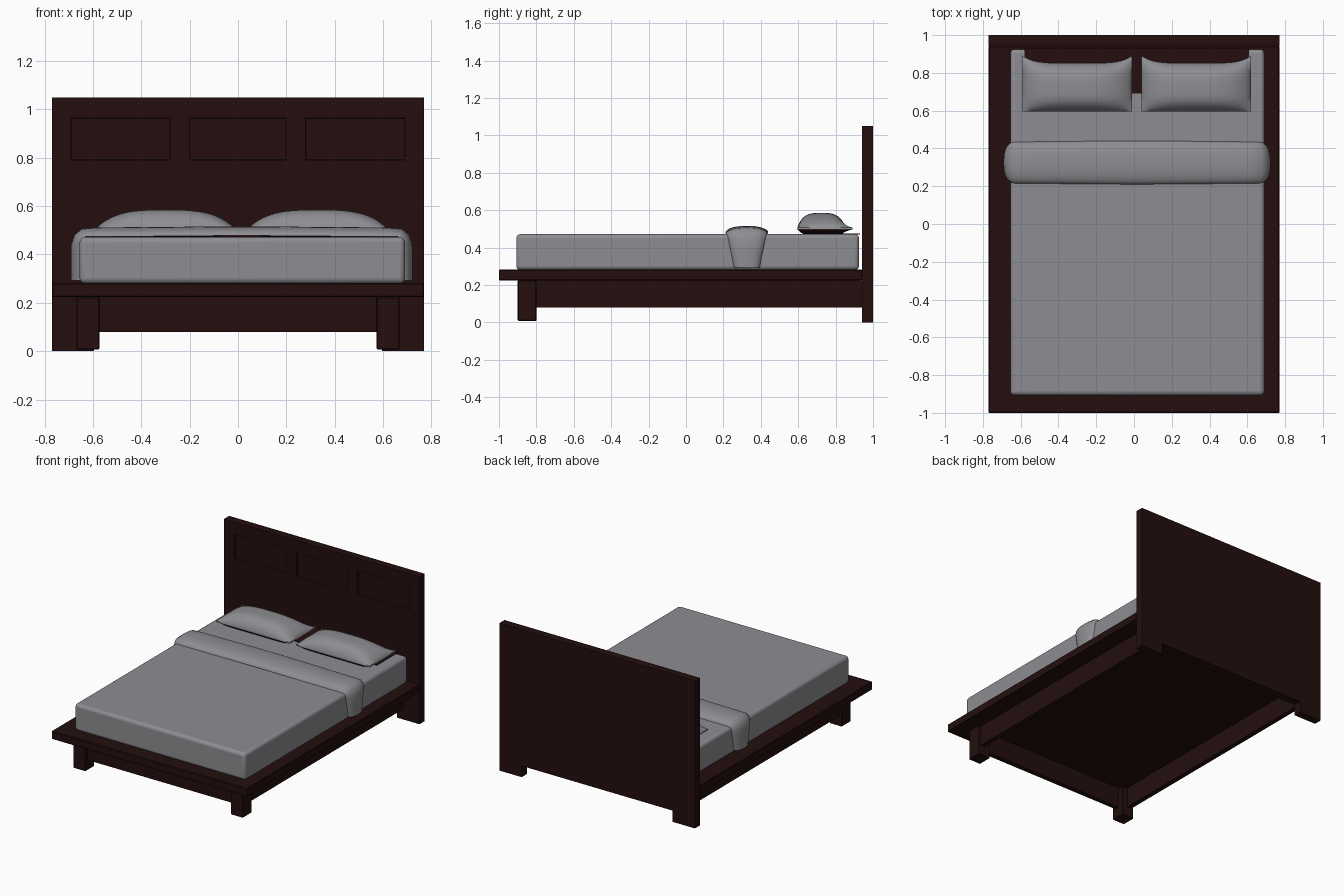
import bpy, bmesh, math

if "Cube" in bpy.data.objects:
    bpy.data.objects.remove(bpy.data.objects["Cube"])


def material(name, rgb):
    m = bpy.data.materials.new(name)
    m.diffuse_color = (*rgb, 1)
    m.use_nodes = True
    m.node_tree.nodes["Principled BSDF"].inputs["Base Color"].default_value = m.diffuse_color
    return m


WOOD = material("dark wood", (0.018, 0.0045, 0.0045))
CLOTH = material("grey fabric", (0.27, 0.27, 0.29))


def finish(bm, name, mats, smooth=None, bevel=0, segments=1):
    bmesh.ops.recalc_face_normals(bm, faces=bm.faces)
    me = bpy.data.meshes.new(name)
    bm.to_mesh(me)
    bm.free()
    ob = bpy.data.objects.new(name, me)
    bpy.context.collection.objects.link(ob)
    for m in mats:
        me.materials.append(m)
    if bevel:
        b = ob.modifiers.new("bevel", 'BEVEL')
        b.width, b.segments, b.limit_method = bevel, segments, 'ANGLE'
    if smooth:
        bpy.ops.object.select_all(action='DESELECT')
        ob.select_set(True)
        bpy.context.view_layer.objects.active = ob
        bpy.ops.object.shade_smooth_by_angle(angle=math.radians(smooth))
    return ob


def box(name, x, y, z, mat=WOOD, bevel=0.004, segments=1, smooth=None):
    bm = bmesh.new()
    bmesh.ops.create_cube(bm, size=1)
    for v in bm.verts:
        for i, r in enumerate((x, y, z)):
            v.co[i] = r[0] if v.co[i] < 0 else r[1]
    return finish(bm, name, [mat], smooth, bevel, segments)


# headboard: one slab with two feet and three recessed panels
xs = [-.77, -.69, -.595, -.28, -.2, .2, .28, .595, .69, .77]
zs = [0, .08, .79, .965, 1.05]
bm = bmesh.new()
grid = [[bm.verts.new((x, .942, z)) for z in zs] for x in xs]
panels = []
for i in range(len(xs) - 1):
    for j in range(len(zs) - 1):
        if j == 0 and 2 <= i <= 6:
            continue
        f = bm.faces.new((grid[i][j], grid[i + 1][j], grid[i + 1][j + 1], grid[i][j + 1]))
        if j == 2 and i in (1, 2, 4, 6, 7):
            panels.append(f)
bmesh.ops.delete(bm, geom=[v for v in bm.verts if not v.link_faces], context='VERTS')
ext = bmesh.ops.extrude_face_region(bm, geom=bm.faces[:], use_keep_orig=True)
for v in ext["geom"]:
    if isinstance(v, bmesh.types.BMVert):
        v.co.y = 1.0
bmesh.ops.recalc_face_normals(bm, faces=bm.faces)
bmesh.ops.inset_region(bm, faces=panels, thickness=0.003, depth=-0.015)
finish(bm, "headboard", [WOOD])

# platform, rails and front legs
box("platform", (-.77, .77), (-1, .942), (.225, .282))
box("front_rail", (-.60, .60), (-.875, -.84), (.08, .225), bevel=0)
for s, side in ((-1, "left"), (1, "right")):
    box(side + "_front_leg", sorted((s * .572, s * .668)), (-.9, -.8), (.008, .225))
    box(side + "_rail", sorted((s * .615, s * .65)), (-.82, .942), (.08, .225), bevel=0)

# mattress
box("mattress", (-.655, .69), (-.907, .925), (.28, .472), CLOTH, .022, 4, 40)

# dark sheet under the pillows
box("pillow_sheet", (-.58, .61), (.69, .93), (.47, .476), bevel=0)


# pillows: domed top, dark tapered underside
def pillow(name, x0, x1):
    bm = bmesh.new()
    n, m = 28, 20
    cx, hx = (x0 + x1) / 2, (x1 - x0) / 2

    def point(i, j, top):
        u, v = 2 * i / n - 1, 2 * j / m - 1
        back = .852 + .038 * abs(u) ** 5
        y = .595 + (back - .595) * (v + 1) / 2
        x = cx + hx * u
        dome = (1 - abs(u) ** 3.2) ** .9 * (1 - abs(v) ** 3.5) ** .8
        if top:
            return (x, y, .507 + .078 * dome)
        return (x, y, .497 - .027 * min(1, 4 * (1 - max(abs(u), abs(v)))))

    sheets = []
    for top in (True, False):
        g = [[bm.verts.new(point(i, j, top)) for j in range(m + 1)] for i in range(n + 1)]
        sheets.append(g)
        for i in range(n):
            for j in range(m):
                f = bm.faces.new((g[i][j], g[i + 1][j], g[i + 1][j + 1], g[i][j + 1]))
                f.material_index = 0 if top else 1
    ring = [(i, 0) for i in range(n)] + [(n, j) for j in range(m)]
    ring += [(i, m) for i in range(n, 0, -1)] + [(0, j) for j in range(m, 0, -1)]
    a, b = sheets
    for k, (i, j) in enumerate(ring):
        p, q = ring[(k + 1) % len(ring)]
        bm.faces.new((a[i][j], a[p][q], b[p][q], b[i][j]))
    finish(bm, name, [CLOTH, WOOD], 50)


pillow("left_pillow", -.59, -.01)
pillow("right_pillow", .04, .62)

# folded blanket: padded strip swept over the mattress, (x, z, half width, outward nx, nz)
half = [(.668, .293, .07, 1, 0), (.668, .37, .085, 1, 0), (.668, .44, .10, 1, .1),
        (.662, .463, .107, .8, .5), (.645, .474, .11, .45, .85), (.59, .474, .11, .1, 1),
        (.40, .475, .112, 0, 1), (.2, .477, .114, 0, 1)]
path = [(-x, z, w, -a, c) for x, z, w, a, c in half] + [(0, .478, .115, 0, 1)] + half[::-1]
bm = bmesh.new()
rings = []
K = 14
for x, z, w, nx, nz in path:
    ring = []
    for k in range(K + 1):
        t = -math.cos(math.pi * k / K)
        h = .038 * math.sqrt(max(0, 1 - abs(t) ** 2.4))
        ring.append(bm.verts.new((x + .016 + nx * h, .325 + w * t, z + nz * h)))
    rings.append(ring)
for r, s in zip(rings, rings[1:]):
    for k in range(K + 1):
        q = (k + 1) % (K + 1)
        bm.faces.new((r[k], r[q], s[q], s[k]))
bm.faces.new(rings[0])
bm.faces.new(rings[-1])
finish(bm, "folded_blanket", [CLOTH], 50)
